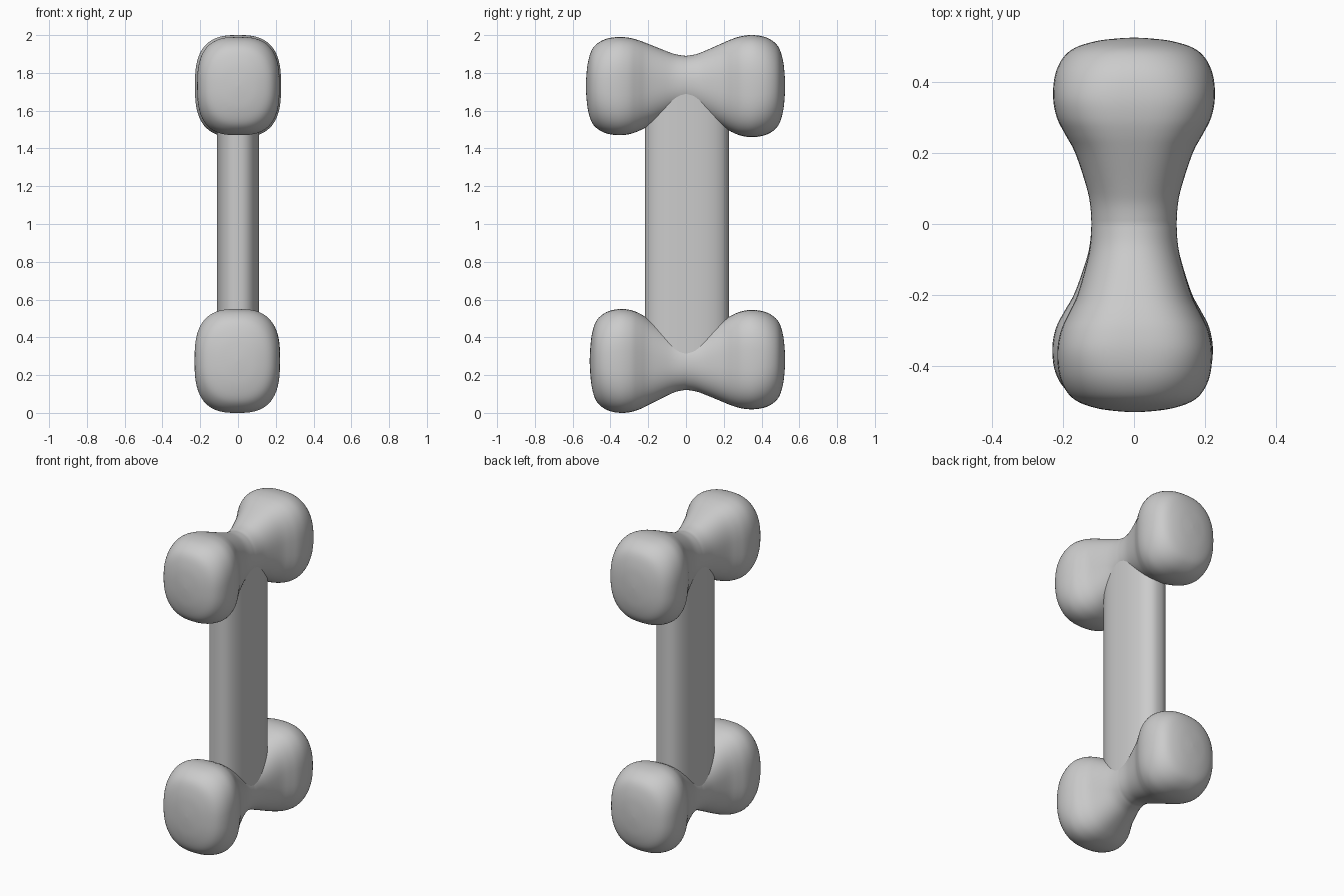
import bpy, bmesh
from math import cos, sin, pi, copysign

if "Cube" in bpy.data.objects:
    bpy.data.objects.remove(bpy.data.objects["Cube"])

SIDES = 64

# (distance along lobe, width growth, height growth): waist to fullest point
SWELL = [(0, 0, 0), (.1, .03, .08), (.2, .13, .26), (.38, .42, .64),
         (.48, .68, .84), (.57, .9, .96), (.68, 1, 1)]
# (distance along lobe, width scale, height scale): fullest point to blunt end
CAP = [(.8, .975, .96), (.89, .88, .86), (.945, .73, .72),
       (.98, .48, .48), (.995, .22, .22), (1, .01, .01)]


def ring(a, b, n):
    """Superellipse outline with half sizes a, b and exponent n."""
    pts = []
    for i in range(SIDES):
        t = 2 * pi * i / SIDES
        c, s = cos(t), sin(t)
        pts.append((a * copysign(abs(c) ** (2 / n), c),
                    b * copysign(abs(s) ** (2 / n), s)))
    return pts


def loft(name, rings):
    bm = bmesh.new()
    loops = [[bm.verts.new(p) for p in r] for r in rings]
    for r0, r1 in zip(loops, loops[1:]):
        for i in range(SIDES):
            j = (i + 1) % SIDES
            bm.faces.new((r0[i], r0[j], r1[j], r1[i]))
    bm.faces.new(loops[0])
    bm.faces.new(loops[-1])
    bmesh.ops.recalc_face_normals(bm, faces=bm.faces)
    me = bpy.data.meshes.new(name)
    bm.to_mesh(me)
    bm.free()
    ob = bpy.data.objects.new(name, me)
    bpy.context.collection.objects.link(ob)
    bpy.ops.object.select_all(action='DESELECT')
    ob.select_set(True)
    bpy.context.view_layer.objects.active = ob
    bpy.ops.object.shade_smooth_by_angle(angle=0.8)
    return ob


def smooth_path(rows, steps=4):
    """Catmull-Rom through the station rows."""
    ext = [rows[0]] + rows + [rows[-1]]
    out = []
    for p0, p1, p2, p3 in zip(ext, ext[1:], ext[2:], ext[3:]):
        for k in range(steps):
            t = k / steps
            out.append([.5 * (2 * b + (c - a) * t + (2 * a - 5 * b + 4 * c - d) * t * t
                              + (3 * b - a - 3 * c + d) * t ** 3)
                        for a, b, c, d in zip(p0, p1, p2, p3)])
    return out + [list(rows[-1])]


def lobe(waist, tip, xc, zc, w, h):
    """Rings from the waist out to one knob end."""
    wz, ww, wh = waist
    rows = [(t * tip, xc * kh, wz + (zc - wz) * kh, ww + (w - ww) * kw,
             wh + (h - wh) * kh, 2.1 + .7 * kh) for t, kw, kh in SWELL]
    rows += [(t * tip, xc, zc, w * kw, h * kh, 2.8 - .6 * (t - .68) / .32)
             for t, kw, kh in CAP]
    return [[(x + px, y, z + pz) for px, pz in ring(a, b, n)]
            for y, x, z, a, b, n in smooth_path(rows)]


def knuckle(name, waist, front, back):
    return loft(name, lobe(waist, *front)[:0:-1] + lobe(waist, *back))


# Knobbed ends, each a pair of lobes
knuckle("upper_knob", (1.745, .12, .145),
        (-.53, .002, 1.73, .218, .26), (.525, 0, 1.73, .228, .27))
knuckle("lower_knob", (.26, .12, .138),
        (-.51, -.004, .275, .226, .275), (.525, 0, .282, .223, .263))

# Flattened shaft between them
loft("shaft", [[(x, y + .005, z) for x, y in ring(.112, .222, 2.5)]
               for z in (.27, 1.73)])
